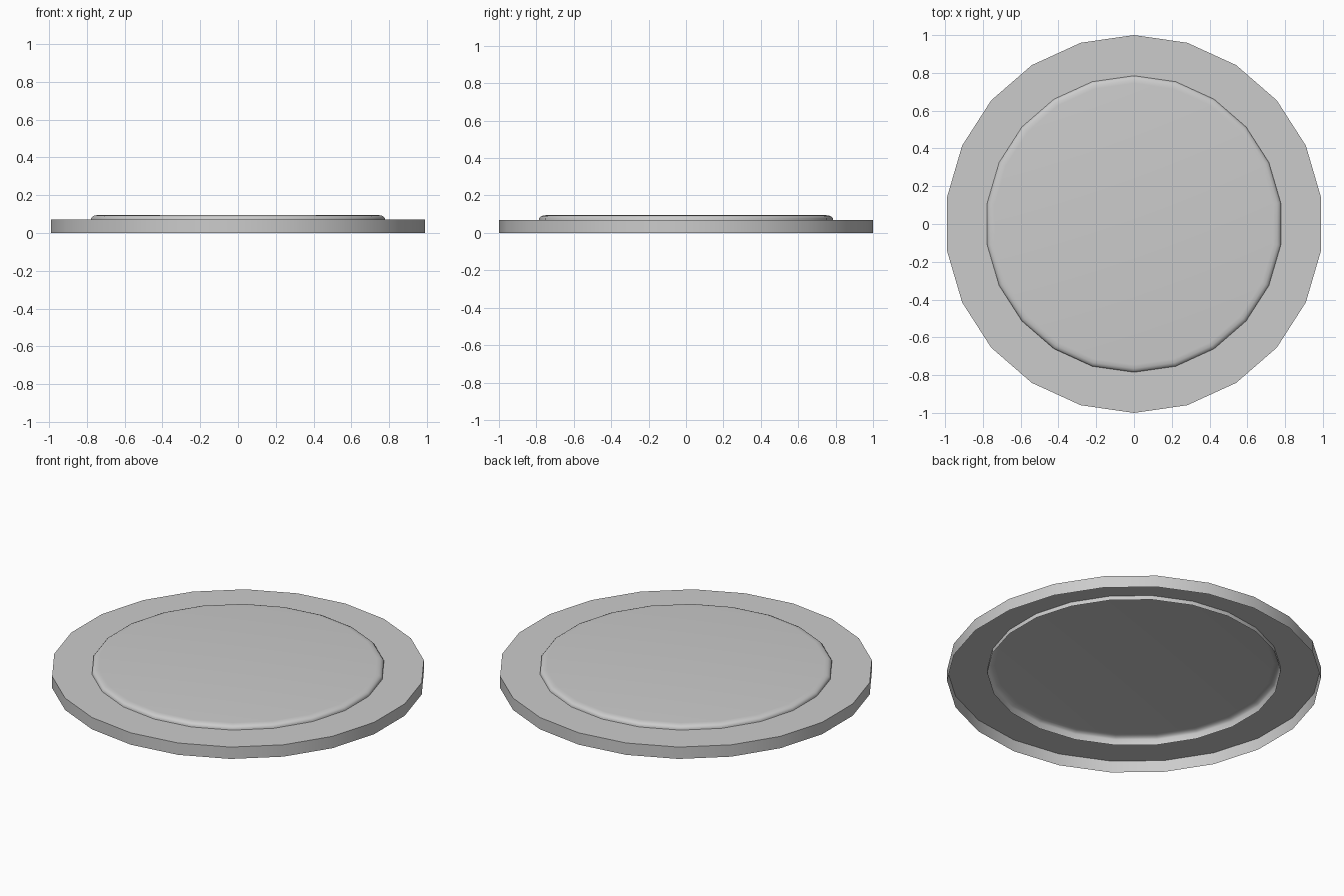
import bpy, bmesh
from math import sin, cos, pi, radians

if "Cube" in bpy.data.objects:
    bpy.data.objects.remove(bpy.data.objects["Cube"])

SIDES = 22

def lathe(name, profile, cap_top=False):
    """Spin an (r, z) profile into an open shell with a vertex on the y axis."""
    bm = bmesh.new()
    rings = [[bm.verts.new((r * sin(2 * pi * i / SIDES), r * cos(2 * pi * i / SIDES), z))
              for i in range(SIDES)] for r, z in profile]
    for a, b in zip(rings, rings[1:]):
        for i in range(SIDES):
            j = (i + 1) % SIDES
            bm.faces.new((a[j], a[i], b[i], b[j]))
    if cap_top:
        bm.faces.new(rings[-1][::-1])
    mesh = bpy.data.meshes.new(name)
    bm.to_mesh(mesh)
    bm.free()
    obj = bpy.data.objects.new(name, mesh)
    bpy.context.collection.objects.link(obj)
    bpy.context.view_layer.objects.active = obj
    bpy.ops.object.select_all(action='DESELECT')
    obj.select_set(True)
    bpy.ops.object.shade_smooth_by_angle(angle=radians(40))
    return obj

# Outer base: open-bottomed wall with a flat rim on top
lathe("base_rim", [(1, 0), (1, 0.07), (0.785, 0.07)])

# Raised centre panel: short skirt below the rim, rounded edge, flat top
lathe("raised_panel", [(0.785, 0.045), (0.785, 0.078), (0.778, 0.087),
                       (0.765, 0.093), (0.745, 0.095)], cap_top=True)
